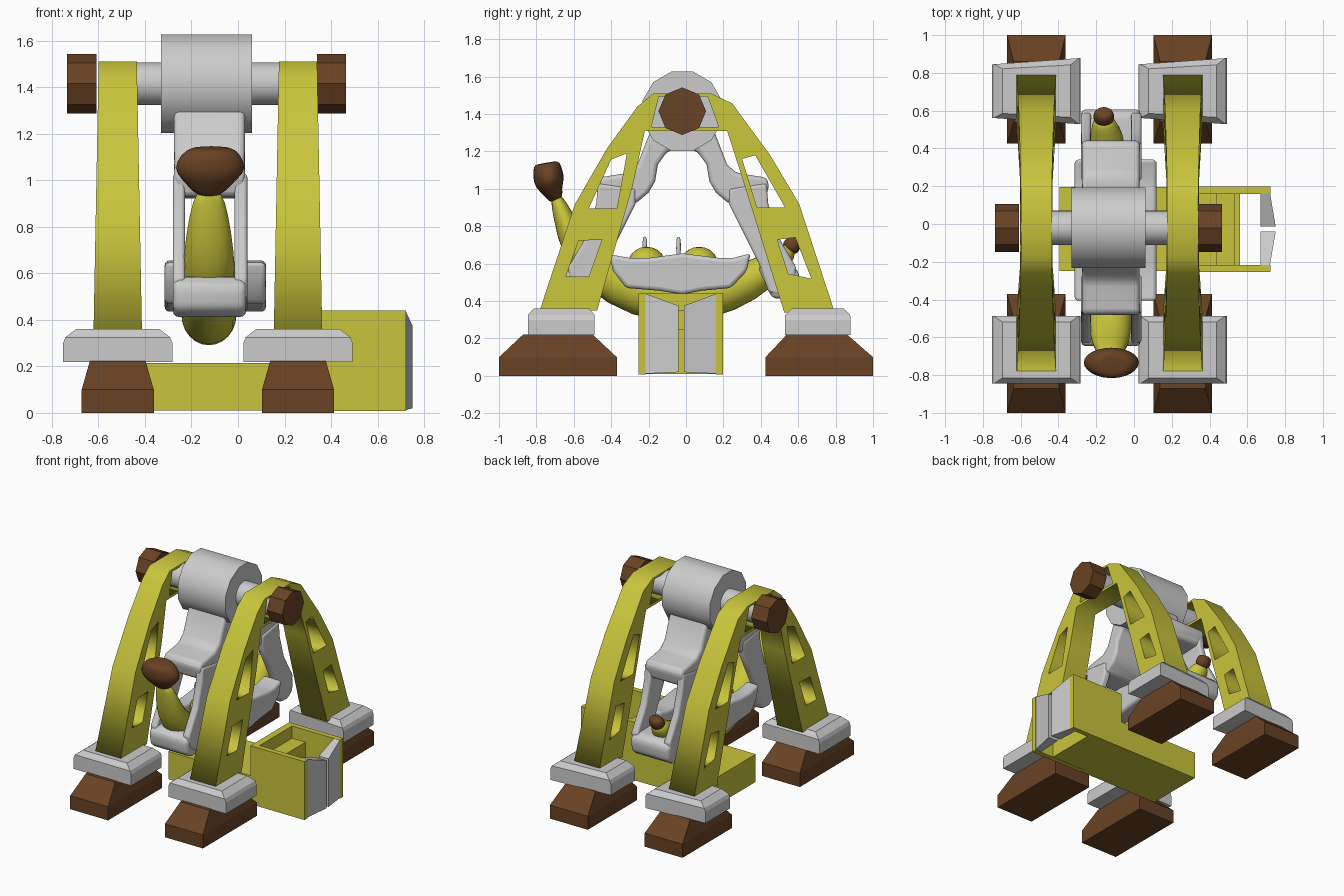
import bpy, bmesh, math
from mathutils import Matrix

if "Cube" in bpy.data.objects:
    bpy.data.objects.remove(bpy.data.objects["Cube"])


def material(name, col):
    m = bpy.data.materials.new(name)
    m.diffuse_color = (*col, 1)
    m.use_nodes = True
    m.node_tree.nodes["Principled BSDF"].inputs["Base Color"].default_value = m.diffuse_color
    return m


YELLOW = material("yellow", (0.58, 0.56, 0.045))
BROWN = material("brown", (0.14, 0.055, 0.018))
CX = -0.125          # centre line of the swinging boat
AY, AZ = -0.02, 1.415  # axle position


def finish(name, bm, mat=None, bevel=0, subsurf=0, smooth=None):
    bmesh.ops.recalc_face_normals(bm, faces=bm.faces)
    me = bpy.data.meshes.new(name)
    bm.to_mesh(me)
    bm.free()
    ob = bpy.data.objects.new(name, me)
    bpy.context.collection.objects.link(ob)
    if mat:
        me.materials.append(mat)
    if bevel:
        b = ob.modifiers.new("bevel", 'BEVEL')
        b.width, b.segments, b.limit_method = bevel, 3, 'ANGLE'
    if subsurf:
        s = ob.modifiers.new("subsurf", 'SUBSURF')
        s.levels = s.render_levels = subsurf
    if smooth:
        bpy.ops.object.select_all(action='DESELECT')
        ob.select_set(True)
        bpy.context.view_layer.objects.active = ob
        bpy.ops.object.shade_smooth_by_angle(angle=math.radians(smooth))
    return ob


def prism(name, outline, x0, x1, mat=None, bevel=0, smooth=None):
    """Side profile (y, z) extruded along x."""
    bm = bmesh.new()
    f = bm.faces.new([bm.verts.new((x0, y, z)) for y, z in outline])
    r = bmesh.ops.extrude_face_region(bm, geom=[f])
    for v in r["geom"]:
        if isinstance(v, bmesh.types.BMVert):
            v.co.x = x1
    return finish(name, bm, mat, bevel, 0, smooth)


def stack(name, layers, mat=None, flare=0):
    """Rectangles (z, x0, x1, y0, y1) joined from bottom to top."""
    bm = bmesh.new()
    cx = (layers[0][1] + layers[0][2]) / 2
    cy = (layers[0][3] + layers[0][4]) / 2
    rings = []
    for z, x0, x1, y0, y1 in layers:
        ring = []
        for x, y in ((x0, y0), (x1, y0), (x1, y1), (x0, y1)):
            y = cy + (y - cy) * (1 + flare * (x - cx))
            ring.append(bm.verts.new((x, y, z)))
        rings.append(ring)
    for a, b in zip(rings, rings[1:]):
        for i in range(4):
            j = (i + 1) % 4
            bm.faces.new((a[i], a[j], b[j], b[i]))
    bm.faces.new(rings[0])
    bm.faces.new(rings[-1])
    return finish(name, bm, mat)


def box(name, x0, x1, y0, y1, z0, z1, mat=None):
    return stack(name, [(z0, x0, x1, y0, y1), (z1, x0, x1, y0, y1)], mat)


def drum(name, x0, x1, r, sides, mat=None, turn=0.0, smooth=None):
    bm = bmesh.new()
    m = (Matrix.Translation(((x0 + x1) / 2, AY, AZ)) @ Matrix.Rotation(math.pi / 2, 4, 'Y')
         @ Matrix.Rotation(turn, 4, 'Z'))
    bmesh.ops.create_cone(bm, cap_ends=True, segments=sides, radius1=r, radius2=r,
                          depth=x1 - x0, matrix=m)
    return finish(name, bm, mat, smooth=smooth)


def tube(name, path, mat=None, n=12):
    """Smooth tube through (x, y, z, half width, half thickness)."""
    bm = bmesh.new()
    rings = []
    for i, (x, y, z, w, t) in enumerate(path):
        p, q = path[max(i - 1, 0)], path[min(i + 1, len(path) - 1)]
        d = math.hypot(q[1] - p[1], q[2] - p[2])
        ny, nz = -(q[2] - p[2]) / d, (q[1] - p[1]) / d
        ring = []
        for k in range(n):
            a = 2 * math.pi * k / n
            s = t * math.sin(a)
            ring.append(bm.verts.new((x + w * math.cos(a), y + ny * s, z + nz * s)))
        rings.append(ring)
    for a, b in zip(rings, rings[1:]):
        for i in range(n):
            j = (i + 1) % n
            bm.faces.new((a[i], a[j], b[j], b[i]))
    bm.faces.new(rings[0])
    bm.faces.new(rings[-1])
    return finish(name, bm, mat, subsurf=1, smooth=80)


# A-frames: arch profile with window holes, widening towards the ground
ARCH = [(-0.782, 0.35), (-0.595, 0.916), (-0.42, 1.22), (-0.26, 1.44), (-0.175, 1.51),
        (0.134, 1.51), (0.247, 1.457), (0.45, 1.18), (0.605, 0.92), (0.795, 0.34),
        (0.525, 0.34), (0.30, 1.06), (0.22, 1.31), (-0.22, 1.31), (-0.284, 1.02), (-0.475, 0.35)]
HOLES = [[(-0.316, 1.19), (-0.40, 1.157), (-0.52, 0.895), (-0.37, 0.895)],
         [(-0.574, 0.723), (-0.45, 0.728), (-0.52, 0.53), (-0.643, 0.53)],
         [(0.30, 1.16), (0.37, 1.18), (0.53, 0.90), (0.38, 0.90)],
         [(0.488, 0.728), (0.584, 0.74), (0.67, 0.52), (0.547, 0.546)],
         [(-0.145, 1.495), (-0.185, 1.33), (0.175, 1.33), (0.115, 1.495)]]


def a_frame(name, cx):
    cu = bpy.data.curves.new(name, 'CURVE')
    cu.dimensions, cu.fill_mode, cu.extrude = '2D', 'BOTH', 1.0
    for loop in [ARCH] + HOLES:
        sp = cu.splines.new('POLY')
        sp.points.add(len(loop) - 1)
        for p, (y, z) in zip(sp.points, loop):
            p.co = (y, z, 0, 1)
        sp.use_cyclic_u = True
    tmp = bpy.data.objects.new("helper_curve", cu)
    me = bpy.data.meshes.new_from_object(tmp)
    bm = bmesh.new()
    bm.from_mesh(me)
    bpy.data.objects.remove(tmp)
    for v in bm.verts:
        y, z, s = v.co
        v.co = (cx + s * (0.082 + (1.51 - z) * 0.019), y, z)
    bmesh.ops.remove_doubles(bm, verts=bm.verts, dist=1e-4)
    finish(name, bm, YELLOW)


for side, cx in (("left", -0.517), ("right", 0.258)):
    a_frame(side + "_a_frame", cx)
    # grey collars and brown feet
    for end, py0, py1, fy0, fy1, ty0, ty1, flare in (
            ("front", -0.845, -0.488, -1, -0.37, -0.87, -0.50, 0),
            ("back", 0.545, 0.862, 0.425, 1, 0.54, 0.86, 0.45)):
        a, b = cx - 0.235, cx + 0.235
        stack(f"{side}_{end}_collar",
              [(0.218, a, b, py0, py1), (0.30, a, b, py0, py1), (0.325, a + 0.01, b - 0.01, py0, py1),
               (0.36, a + 0.055, b - 0.055, py0 + 0.03, py1 - 0.03)], flare=flare)
        a, b = cx - 0.155, cx + 0.155
        stack(f"{side}_{end}_foot",
              [(0, a, b, fy0, fy1), (0.10, a, b, fy0, fy1),
               (0.222, a + 0.035, b - 0.035, ty0, ty1)], BROWN)

# axle, drum and end caps
drum("axle", -0.60, 0.34, 0.092, 16, smooth=35)
drum("axle_drum", -0.33, 0.06, 0.22, 12, turn=math.pi / 12, smooth=35)
drum("left_axle_cap", -0.735, -0.608, 0.127, 8, BROWN)
drum("right_axle_cap", 0.34, 0.465, 0.127, 8, BROWN)

# hanger arms: solid neck, two rails and a bottom bar on each end
NECK = [(0.0, 1.30), (0.17, 1.31), (0.24, 1.13), (0.29, 1.085), (0.45, 1.06), (0.465, 1.02),
        (0.44, 0.93), (0.25, 0.92), (0.18, 0.98), (0.145, 1.04), (0.13, 1.13), (0.08, 1.2), (0, 1.22)]
RAIL = [(0.25, 1.0), (0.45, 1.03), (0.46, 0.92), (0.51, 0.75), (0.61, 0.58), (0.60, 0.50),
        (0.51, 0.43), (0.46, 0.45), (0.41, 0.60), (0.33, 0.76), (0.25, 0.92)]
BAR = [(0.40, 0.59), (0.60, 0.585), (0.63, 0.54), (0.62, 0.45), (0.56, 0.41), (0.48, 0.415), (0.45, 0.48)]
for end, s in (("front", -1), ("back", 1)):
    for name, prof, x0, x1, bev in (("neck", NECK, -0.275, 0.03, 0.025),
                                    ("left_rail", RAIL, -0.28, -0.228, 0.015),
                                    ("right_rail", RAIL, -0.015, 0.04, 0.015),
                                    ("bottom_bar", BAR, -0.28, 0.035, 0.03)):
        prism(f"{end}_hanger_{name}", [(AY + s * y, z) for y, z in prof], x0, x1, None, bev, 60)

# curved fruit-shaped boat with stem and tip
tube("boat_body", [(CX, -0.70, 0.97, 0.055, 0.035), (CX, -0.655, 0.85, 0.088, 0.055),
                   (CX, -0.60, 0.70, 0.112, 0.085), (CX, -0.48, 0.55, 0.12, 0.11),
                   (CX, -0.26, 0.44, 0.125, 0.14), (CX, 0.0, 0.41, 0.125, 0.145),
                   (CX, 0.24, 0.46, 0.12, 0.125), (CX - 0.01, 0.42, 0.55, 0.10, 0.095),
                   (CX - 0.03, 0.52, 0.64, 0.075, 0.065), (CX - 0.035, 0.56, 0.69, 0.05, 0.045)], YELLOW)
tube("boat_stem", [(CX, -0.69, 0.935, 0.06, 0.04), (CX, -0.71, 0.98, 0.095, 0.05),
                   (CX + 0.005, -0.73, 1.03, 0.155, 0.085), (CX + 0.005, -0.737, 1.075, 0.155, 0.085),
                   (CX + 0.01, -0.745, 1.135, 0.115, 0.075), (CX + 0.01, -0.746, 1.14, 0.06, 0.05)], BROWN)
tube("boat_tip", [(CX - 0.035, 0.545, 0.67, 0.055, 0.05), (CX - 0.035, 0.57, 0.70, 0.06, 0.05),
                  (CX - 0.035, 0.59, 0.735, 0.05, 0.04), (CX - 0.035, 0.592, 0.74, 0.025, 0.02)], BROWN)

# grey side panels of the boat
PANEL = [(-0.41, 0.65), (-0.30, 0.63), (-0.20, 0.63), (-0.02, 0.655), (0.18, 0.63), (0.25, 0.63),
         (0.345, 0.655), (0.325, 0.56), (0.24, 0.47), (0.08, 0.455), (-0.02, 0.435),
         (-0.14, 0.455), (-0.32, 0.47), (-0.39, 0.56)]
prism("left_boat_panel", PANEL, -0.315, -0.21, None, 0.02, 60)
prism("right_boat_panel", PANEL, -0.03, 0.12, None, 0.02, 60)

# seat mounds and small grab handles
for i, y in enumerate((-0.21, 0.07)):
    bm = bmesh.new()
    bmesh.ops.create_uvsphere(bm, u_segments=16, v_segments=10, radius=1,
                              matrix=Matrix.Translation((CX, y, 0.60)) @ Matrix.Diagonal((0.1, 0.1, 0.09, 1)))
    finish(f"seat_mound_{i + 1}", bm, YELLOW, smooth=60)
for i, y in enumerate((-0.22, -0.04)):
    tube(f"grab_handle_{i + 1}", [(CX, y, 0.60, 0.012, 0.012), (CX, y, 0.69, 0.014, 0.014),
                                  (CX, y, 0.73, 0.013, 0.013), (CX, y, 0.745, 0.006, 0.006)], None, 8)

# boarding platform with an open bin and two gates
box("platform", -0.395, 0.56, -0.25, 0.195, 0.01, 0.215, YELLOW)
for name, y0, y1 in (("front", -0.255, -0.217), ("back", 0.16, 0.198)):
    box(f"bin_{name}_wall", 0.28, 0.722, y0, y1, 0.008, 0.44, YELLOW)
box("bin_rear_wall", 0.28, 0.33, -0.22, 0.165, 0.2, 0.44, YELLOW)
box("bin_bench", 0.32, 0.44, -0.22, 0.165, 0.2, 0.35, YELLOW)
box("bin_end_wall", 0.53, 0.56, -0.22, 0.165, 0.2, 0.25, YELLOW)
for name, yo, yi in (("front", -0.217, -0.04), ("back", 0.163, -0.012)):
    bm = bmesh.new()
    cs = [((0.67, yo, 0.44), (0.72, yo, 0.44), (0.75, yi, 0.375), (0.67, yi, 0.375)),
          ((0.67, yo, 0.012), (0.72, yo, 0.012), (0.75, yi, 0.02), (0.67, yi, 0.02))]
    top, bot = [[bm.verts.new(c) for c in ring] for ring in cs]
    for i in range(4):
        bm.faces.new((top[i], top[(i + 1) % 4], bot[(i + 1) % 4], bot[i]))
    bm.faces.new(top)
    bm.faces.new(bot)
    finish(f"{name}_gate", bm)
